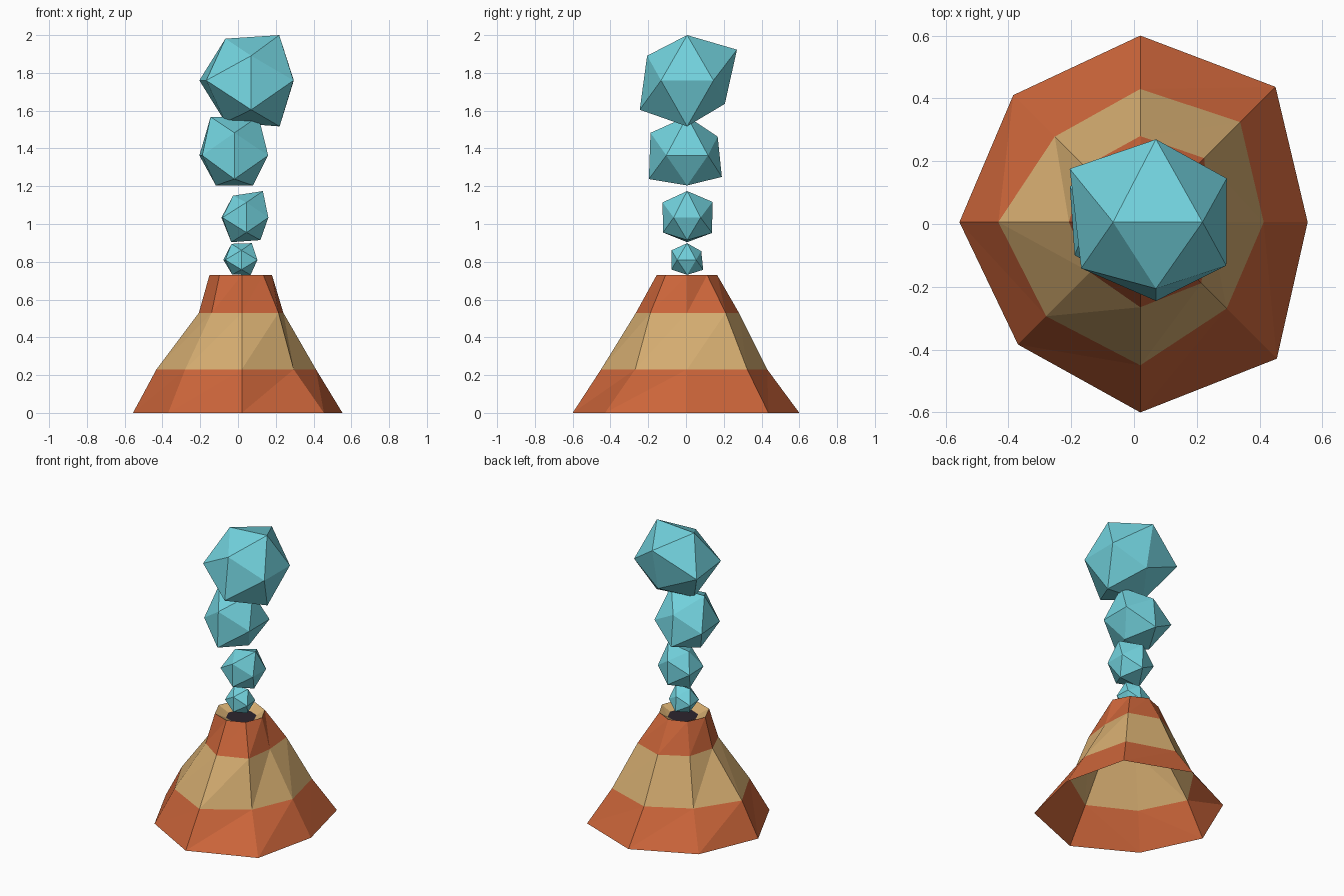
import bpy
import bmesh
from math import cos, sin, pi
from mathutils import Vector

default_cube = bpy.data.objects.get("Cube")
if default_cube:
    bpy.data.objects.remove(default_cube, do_unlink=True)


def make_material(name, colour):
    mat = bpy.data.materials.new(name)
    mat.use_nodes = True
    rgba = (*colour, 1)
    mat.diffuse_color = rgba
    mat.node_tree.nodes["Principled BSDF"].inputs["Base Color"].default_value = rgba
    return mat


ORANGE = make_material("burnt orange rock", (0.60, 0.13, 0.042))
TAN = make_material("sandy tan rock", (0.67, 0.42, 0.165))
DARK = make_material("dark crater", (0.026, 0.018, 0.027))
BLUE = make_material("pale blue smoke", (0.17, 0.65, 0.73))

AXIS_X, AXIS_Y = 0.02, 0.006  # vertical axis of the mountain
SIDES = 8


def finish(bm, name, materials):
    """Turn a bmesh into a flat shaded object."""
    mesh = bpy.data.meshes.new(name)
    bm.to_mesh(mesh)
    bm.free()
    for mat in materials:
        mesh.materials.append(mat)
    obj = bpy.data.objects.new(name, mesh)
    bpy.context.collection.objects.link(obj)
    return obj


def add_ring(bm, radii, z):
    """Eight-sided ring with its own radius (in thousandths) per corner."""
    ring = []
    for i, radius in enumerate(radii):
        angle = 2 * pi * i / SIDES
        r = radius / 1000
        ring.append(bm.verts.new((AXIS_X + r * cos(angle), AXIS_Y + r * sin(angle), z)))
    return ring


def bridge(bm, lower, upper, material_index):
    """Join two rings with a band of triangles."""
    for i in range(SIDES):
        j = (i + 1) % SIDES
        for corners in ((lower[i], lower[j], upper[j]), (lower[i], upper[j], upper[i])):
            bm.faces.new(corners).material_index = material_index


# Mountain shell: open below, three coloured bands and a tan crater lip
bm = bmesh.new()
rings = [
    add_ring(bm, (533, 609, 594, 572, 576, 551, 606, 615), 0),
    add_ring(bm, (393, 450, 424, 385, 452, 424, 456, 389), 0.23),
    add_ring(bm, (220, 288, 274, 250, 227, 226, 271, 275), 0.53),
    add_ring(bm, (160, 150, 159, 165, 171, 167, 161, 161), 0.73),
    add_ring(bm, [95] * SIDES, 0.695),
]
for lower, upper, band in zip(rings, rings[1:], (0, 1, 0, 1)):
    bridge(bm, lower, upper, band)
finish(bm, "mountain", [ORANGE, TAN])

# Dark crater floor
bm = bmesh.new()
bm.faces.new(add_ring(bm, [97] * SIDES, 0.697))
finish(bm, "crater_floor", [DARK])


def smoke_puff(name, x, z, radii):
    """Icosahedron whose corners are pushed in or out from its centre."""
    short, long = 0.5257, 0.8507
    bm = bmesh.new()
    corners = []
    # three golden rectangles: upright in x, upright in y, lying flat
    for a, b, size_a, size_b in (("x", "z", short, long), ("y", "z", long, short),
                                 ("x", "y", long, short)):
        for sign_b in (1, -1):
            for sign_a in (1, -1):
                point = Vector()
                setattr(point, a, sign_a * size_a)
                setattr(point, b, sign_b * size_b)
                corners.append(bm.verts.new(point))
    bmesh.ops.convex_hull(bm, input=corners)
    centre = Vector((x, AXIS_Y, z))
    for corner, radius in zip(corners, radii):
        corner.co = centre + corner.co * radius / 1000
    bmesh.ops.recalc_face_normals(bm, faces=bm.faces)
    finish(bm, name, [BLUE])


# Column of smoke puffs, growing as they rise
smoke_puff("smoke_puff_lowest", 0.018, 0.81,
           (104, 100, 93, 92, 88, 97, 100, 98, 90, 112, 100, 100))
smoke_puff("smoke_puff_low", 0.045, 1.034,
           (165, 136, 140, 153, 158, 153, 155, 150, 136, 156, 136, 150))
smoke_puff("smoke_puff_high", -0.019, 1.363,
           (243, 240, 187, 187, 190, 228, 216, 238, 210, 218, 210, 200))
smoke_puff("smoke_puff_highest", 0.07, 1.76,
           (282, 260, 286, 260, 310, 249, 235, 295, 265, 323, 263, 280))
